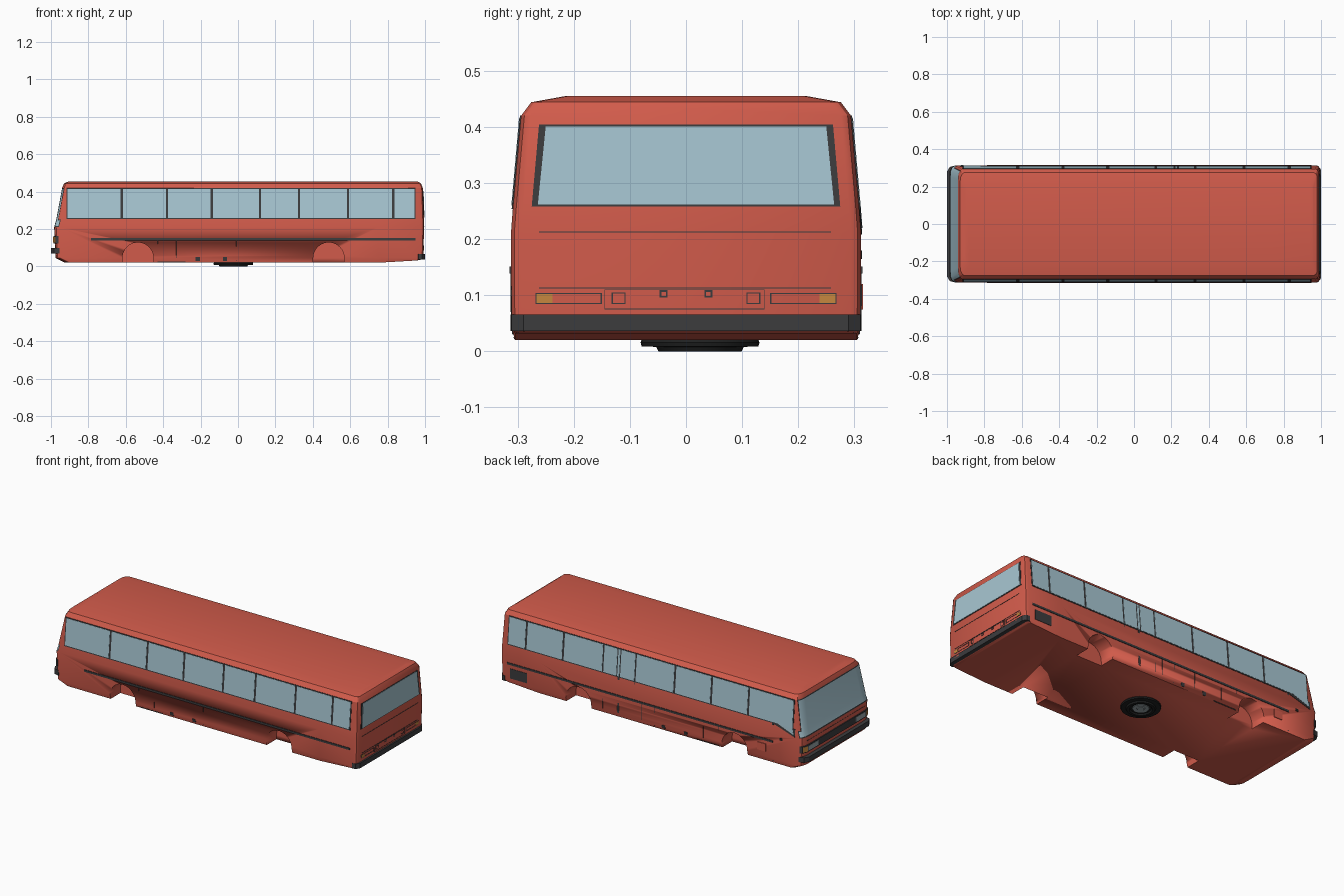
import bpy, bmesh, math
from mathutils import Vector

if "Cube" in bpy.data.objects:
    bpy.data.objects.remove(bpy.data.objects["Cube"])


def material(name, r, g, b):
    m = bpy.data.materials.new(name)
    m.diffuse_color = (r, g, b, 1)
    m.use_nodes = True
    m.node_tree.nodes["Principled BSDF"].inputs["Base Color"].default_value = m.diffuse_color
    return m


RED = material("red paint", 0.64, 0.105, 0.07)
GLASS = material("pale blue glass", 0.39, 0.57, 0.65)
DARK = material("dark trim", 0.045, 0.045, 0.048)
AMBER = material("amber lamp", 0.58, 0.25, 0.05)
BLACK = material("black rubber", 0.014, 0.015, 0.015)
GREY = material("grey metal", 0.32, 0.38, 0.40)

# Levels: half width, height, front x, rear x
LEVELS = [(.305, .02, -.925, .975), (.311, .045, -.975, .99), (.312, .21, -.983, .995),
          (.309, .25, -.972, .994), (.294, .42, -.94, .988), (.276, .444, -.93, .978),
          (.215, .455, -.905, .96)]


def level_value(z, col):
    for a, b in zip(LEVELS, LEVELS[1:]):
        if z <= b[1]:
            t = (z - a[1]) / (b[1] - a[1])
            return a[col] + t * (b[col] - a[col])
    return LEVELS[-1][col]


def finish(name, bm, mats, angle=30):
    bmesh.ops.recalc_face_normals(bm, faces=bm.faces)
    me = bpy.data.meshes.new(name)
    bm.to_mesh(me)
    bm.free()
    for m in mats:
        me.materials.append(m)
    ob = bpy.data.objects.new(name, me)
    bpy.context.collection.objects.link(ob)
    bpy.ops.object.select_all(action='DESELECT')
    ob.select_set(True)
    bpy.context.view_layer.objects.active = ob
    bpy.ops.object.shade_smooth_by_angle(angle=math.radians(angle))
    return ob


def prism(bm, lower, upper):
    a = [bm.verts.new(p) for p in lower]
    b = [bm.verts.new(p) for p in upper]
    bm.faces.new(a)
    bm.faces.new(b)
    for i in range(len(a)):
        j = (i + 1) % len(a)
        bm.faces.new((a[i], a[j], b[j], b[i]))


# Mappers place a flat (u, v) shape on a body side
def side(s):
    return lambda u, v, o: (u, s * (level_value(v, 0) + o), v)


def rear(u, v, o):
    return (level_value(v, 3) + o, u, v)


def front(u, v, o):
    return (level_value(v, 2) - o + max(0, abs(u) - .28) * .4, u, v)


def plates(name, where, polys, mat, offset=.002):
    bm = bmesh.new()
    for poly in polys:
        prism(bm, [where(u, v, offset - .006) for u, v in poly],
              [where(u, v, offset) for u, v in poly])
    return finish(name, bm, [mat])


def rect(u0, v0, u1, v1):
    return [(u0, v0), (u1, v0), (u1, v1), (u0, v1)]


def outline(u0, v0, u1, v1, w=.0015):
    return [rect(u0, v0, u1, v0 + w), rect(u0, v1 - w, u1, v1),
            rect(u0, v0, u0 + w, v1), rect(u1 - w, v0, u1, v1)]


def vline(x, z0, z1, w=.003):
    return rect(x - w / 2, z0, x + w / 2, z1)


# Body shell: rings lofted along x, capped with strips
def ring(xs, inset, lift=0):
    half = [(xs(l), max(l[0] - inset, .05), l[1] + (lift if i == 0 else 0))
            for i, l in enumerate(LEVELS)]
    return half + [(x, -y, z) for x, y, z in reversed(half)]


rings = [ring(lambda l: l[2], .06),
         ring(lambda l: l[2] + .002, .03),
         ring(lambda l: l[2] + .011, .008),
         ring(lambda l: l[2] + .025, 0),
         ring(lambda l: .75, 0),
         ring(lambda l: l[3] - .02, 0, .012),
         ring(lambda l: l[3] - .006, .006, .014),
         ring(lambda l: l[3], .018, .015)]
bm = bmesh.new()
rows = [[bm.verts.new(p) for p in r] for r in rings]
n = len(rows[0])
for a, b in zip(rows, rows[1:]):
    for i in range(n):
        j = (i + 1) % n
        bm.faces.new((a[i], a[j], b[j], b[i]))
for row in (rows[0], rows[-1]):
    for i in range(n // 2 - 1):
        bm.faces.new((row[i], row[i + 1], row[n - 2 - i], row[n - 1 - i]))
bmesh.ops.recalc_face_normals(bm, faces=bm.faces)

# Windscreen: front faces between waist and roof, with a dark rim
screen = [f for f in bm.faces
          if max(v.co.x for v in f.verts) < -.925 and f.calc_center_median().x < -.93
          and min(v.co.z for v in f.verts) > .2 and max(v.co.z for v in f.verts) < .425]
for f in screen:
    f.material_index = 1
for f in bmesh.ops.inset_region(bm, faces=screen, thickness=.007)['faces']:
    f.material_index = 2
body = finish("body", bm, [RED, GLASS, DARK])

# Wheel arches cut into both sides
bm = bmesh.new()
for cx in (-.535, .485):
    for s in (-1, 1):
        arc = [(cx + .083 * math.cos(math.pi * k / 20), .045 + .083 * math.sin(math.pi * k / 20))
               for k in range(21)] + [(cx - .083, -.05), (cx + .083, -.05)]
        prism(bm, [(x, s * .215, z) for x, z in arc], [(x, s * .4, z) for x, z in arc])
cutter = finish("arch_cutter", bm, [RED])
cutter.hide_render = True
mod = body.modifiers.new("arches", 'BOOLEAN')
mod.operation = 'DIFFERENCE'
mod.solver = 'EXACT'
mod.object = cutter
bpy.context.view_layer.objects.active = body
bpy.ops.object.modifier_apply(modifier=mod.name)
bpy.data.objects.remove(cutter)

# Side window bands, glass, rub strips and panel details
posts = [-.918, -.622, -.38, -.14, .118, .326, .588, .83, .95]
for s, tag in ((-1, "near"), (1, "far")):
    where = side(s)
    panes, band = [], [rect(-.918, .254, .95, .42)]
    for a, b in zip(posts, posts[1:]):
        thin = s > 0 and a == .118
        if thin:   # middle door with two leaves
            panes += [rect(a + .003, .26, .213, .415), rect(.219, .26, .232, .415),
                      rect(.238, .26, b - .003, .415)]
        else:
            panes.append(rect(a + .006, .26, b - .006, .415))
    if s > 0:      # front door window dips towards the windscreen
        band.append([(-.78, .255), (-.93, .255), (-.93, .208)])
        panes.append([(-.81, .262), (-.912, .262), (-.924, .22)])
    plates(tag + "_window_band", where, band, DARK, .002)
    plates(tag + "_window_glass", where, panes, GLASS, .0032)
    plates(tag + "_rub_strip", where, [rect(-.785, .139, .95, .151)], DARK, .003)
    plates(tag + "_latches", where,
           [rect(x - .011, .03, x + .011, .05) for x in (-.215, -.07)], DARK)
    seams = [vline(-.01, .03, .139), vline(-.43, .12, .139), vline(-.33, .045, .139, .0015),
             rect(-.43, .022, -.28, .026)]
    if s > 0:
        seams += [vline(x, .045, .139, .0015) for x in (.07, -.15)]
        seams += [vline(x, .045, .254, .0015) for x in (.118, .326)]
        seams += [vline(.225, .045, .254, .012), vline(-.785, .03, .254, .01)]
    plates(tag + "_panel_seams", where, seams, DARK, .001)

# Far side engine vent, door handle and filler flap
plates("engine_vent", side(1), [rect(.82, .06, .93, .118)], DARK)
plates("door_handle", side(1), [rect(-.85, .165, -.83, .18)], BLACK)
plates("filler_flap", side(1), [rect(-.74, .075, -.685, .12)], RED, .004)

# Rear window
plates("rear_window_frame", rear,
       [[(-.275, .258), (.275, .258), (.262, .404), (-.262, .404)]], DARK)
plates("rear_window_glass", rear,
       [[(-.264, .262), (.264, .262), (.25, .401), (-.25, .401)]], GLASS, .0035)

# Rear seams, lamp outlines and plate panel
lines = [rect(-.262, z, .258, z + .002) for z in (.212, .112)] + outline(-.145, .075, .14, .11, .001)
amber = []
for s in (-1, 1):
    a, b = sorted((s * .268, s * .15))
    lines += outline(a, .084, b, .104, .002)
    lines += outline(s * .12 - .0125, .084, s * .12 + .0125, .105, .002)
    lines += outline(s * .04 - .007, .096, s * .04 + .007, .109, .003)
    a, b = sorted((s * .266, s * .238))
    amber.append(rect(a, .086, b, .102))
plates("rear_seams", rear, lines, DARK, .0015)
plates("rear_amber_lamps", rear, amber, AMBER, .002)


# Wraparound bars: bumpers and front lamp band
def bar(name, path, z0, z1, mat):
    pts = [(x, y) for x, y in path] + [(x, -y) for x, y in reversed(path)]
    bm = bmesh.new()
    prism(bm, [(x, y, z0) for x, y in pts], [(x, y, z1) for x, y in pts])
    return finish(name, bm, [mat])


bar("rear_bumper", [(.955, .3), (.965, .313), (.985, .311), (1, .29)], .036, .066, DARK)
plates("rear_reflectors", lambda u, v, o: (.9985 + o, u, v),
       [rect(s * .24 - .015, .053, s * .24 + .015, .061) for s in (-1, 1)], RED, .0015)
bar("front_bumper", [(-.95, .3), (-.955, .313), (-.985, .305), (-1, .28)], .07, .1, DARK)
bar("front_lamp_band", [(-.955, .3), (-.96, .311), (-.975, .305), (-.986, .28)], .122, .162, DARK)

# Front lamps
lamps = lambda u, v, o: (-.986 - o + max(0, abs(u) - .28) * .44, u, v)
plates("front_amber_lamps", lamps,
       [rect(s * .289 - .014, .127, s * .289 + .014, .157) for s in (-1, 1)], AMBER)
plates("headlamps", lamps,
       [rect(s * .22 - .045, .128, s * .22 + .045, .156) for s in (-1, 1)], GREY, .0015)
plates("front_seam", front, [rect(-.27, .186, .27, .188)], DARK, .001)


# Underfloor spare wheel lying flat
def lathe(name, profile, mat, steps=32):
    bm = bmesh.new()
    vs = [bm.verts.new((r, 0, z)) for r, z in profile]
    es = [bm.edges.new(p) for p in zip(vs, vs[1:])]
    bmesh.ops.spin(bm, geom=vs + es, cent=(0, 0, 0), axis=(0, 0, 1),
                   angle=math.tau, steps=steps, use_duplicate=False)
    bmesh.ops.remove_doubles(bm, verts=bm.verts, dist=.0002)
    ob = finish(name, bm, [mat])
    ob.location = Vector((-.025, .025, 0))
    return ob


lathe("spare_tyre", [(0, .021), (.104, .021), (.106, .016), (.104, .009), (.078, .008),
                     (.074, 0), (.06, 0), (.055, .008), (0, .008)], BLACK)
lathe("spare_rim", [(0, .009), (.046, .009), (.042, .006), (.022, .007), (.018, .003), (0, .003)], GREY)
